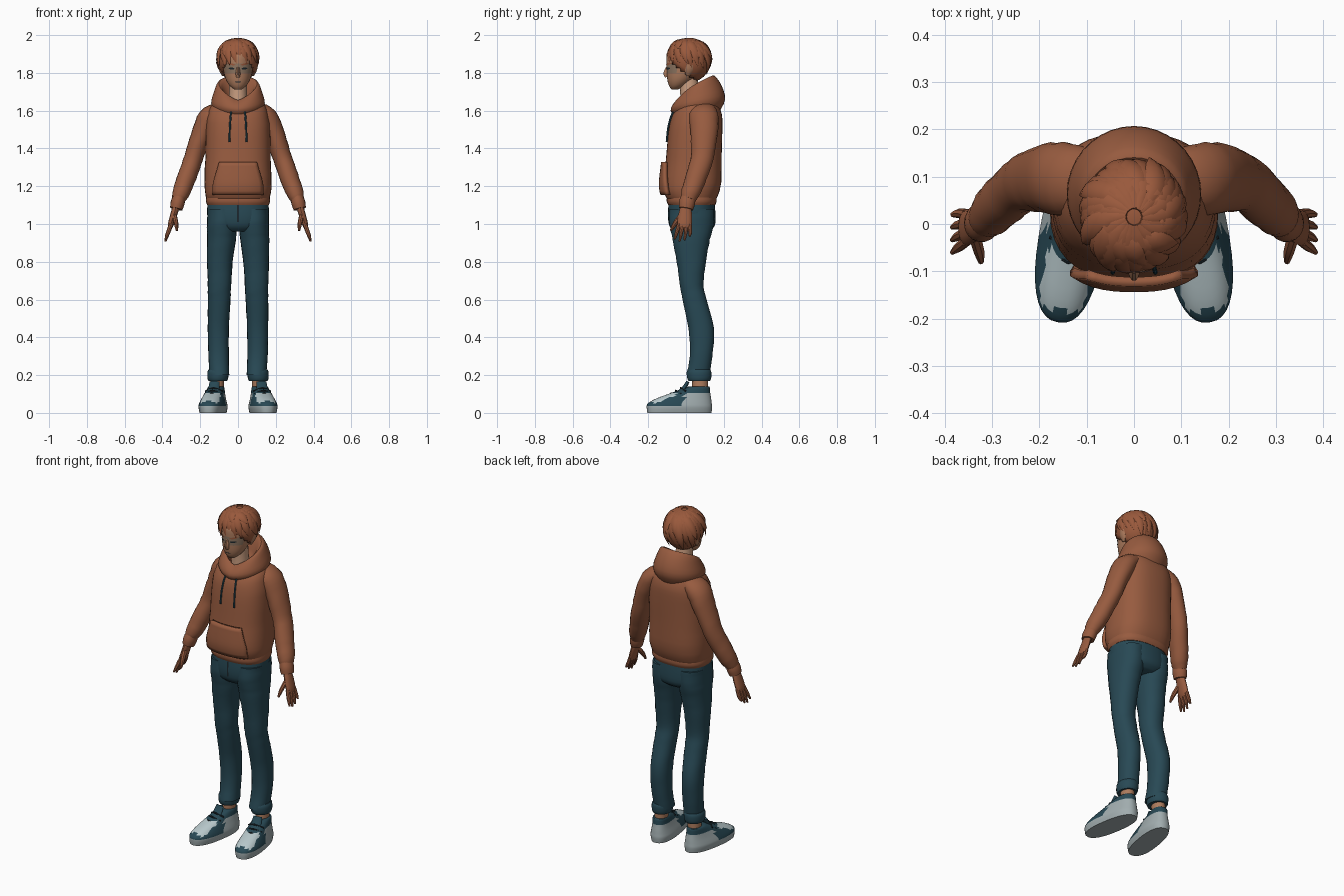
import bpy, bmesh, math, random
from mathutils import Vector

random.seed(4)
cube = bpy.data.objects.get("Cube")
if cube:
    bpy.data.objects.remove(cube)


def material(name, r, g, b):
    m = bpy.data.materials.new(name)
    m.use_nodes = True
    m.diffuse_color = (r, g, b, 1)
    m.node_tree.nodes["Principled BSDF"].inputs["Base Color"].default_value = (r, g, b, 1)
    return m


BROWN = material("russet brown", .31, .105, .05)
HAIR = material("hair brown", .32, .1, .045)
SKIN = material("tan skin", .42, .2, .11)
PALE = material("pale skin", .62, .36, .23)
SHADE = material("grey tan", .27, .18, .12)
DENIM = material("dark teal denim", .021, .066, .09)
GREY = material("shoe grey", .36, .42, .43)
WHITE = material("pale blue grey", .48, .58, .6)
DARK = material("near black", .012, .02, .025)


def finish(name, bm, mats, paint=None):
    bmesh.ops.recalc_face_normals(bm, faces=bm.faces)
    for f in bm.faces:
        if paint:
            f.material_index = paint(f.calc_center_median(), f.normal)
    mesh = bpy.data.meshes.new(name)
    bm.to_mesh(mesh)
    bm.free()
    for m in mats:
        mesh.materials.append(m)
    ob = bpy.data.objects.new(name, mesh)
    bpy.context.collection.objects.link(ob)
    return ob


def skin(name, loops, mats, paint=None, closed=True):
    """Join rows of points with quads; closed rows become capped rings."""
    bm = bmesh.new()
    rows = [[bm.verts.new(p) for p in loop] for loop in loops]
    n = len(rows[0])
    for lo, hi in zip(rows, rows[1:]):
        for i in range(n if closed else n - 1):
            j = (i + 1) % n
            bm.faces.new((lo[i], lo[j], hi[j], hi[i]))
    if closed:
        bm.faces.new(rows[0])
        bm.faces.new(rows[-1])
    return finish(name, bm, mats, paint)


def smooth(pts, sub=3):
    """Catmull-Rom refinement of ring specs."""
    out = []
    for i in range(len(pts) - 1):
        quad = zip(pts[max(i - 1, 0)], pts[i], pts[i + 1], pts[min(i + 2, len(pts) - 1)])
        quad = list(quad)
        for k in range(sub):
            t = k / sub
            out.append([b + t / 2 * (c - a + t * (2*a - 5*b + 4*c - d + t * (3*b - a - 3*c + d)))
                        for a, b, c, d in quad])
    return out + [list(pts[-1])]


def power(v, e):
    return math.copysign(abs(v) ** (2 / e), v)


def tube(name, pts, mat, n=16, sub=3, e=2, flat=False, ref=(0, 1, 0), fold=0, paint=None):
    """Loft ellipses given as x, y, z, width radius, depth radius."""
    pts = smooth(pts, sub)
    loops = []
    for i, (x, y, z, a, b) in enumerate(pts):
        t = Vector(pts[min(i + 1, len(pts) - 1)][:3]) - Vector(pts[max(i - 1, 0)][:3])
        t = Vector((0, 0, 1)) if flat else t.normalized()
        v = Vector(ref)
        v = (v - t * v.dot(t)).normalized()
        u = v.cross(t)
        loop = []
        for k in range(n):
            w = math.tau * k / n
            r = 1 + fold * math.sin(i * 2 + 2 * math.sin(w + i))
            loop.append(Vector((x, y, z)) + r * (u * a * power(math.cos(w), e) + v * b * power(math.sin(w), e)))
        loops.append(loop)
    return skin(name, loops, mat if isinstance(mat, list) else [mat], paint)


def front(pts, x, z, e):
    """Depth of the front surface of an upright loft."""
    rings = smooth(pts)
    lo, hi = next(((p, q) for p, q in zip(rings, rings[1:]) if p[2] <= z <= q[2]), rings[-2:])
    t = (z - lo[2]) / (hi[2] - lo[2])
    _, cy, _, a, b = [p + (q - p) * t for p, q in zip(lo, hi)]
    return cy - b * max(0, 1 - abs(x / a) ** e) ** (1 / e)


def mirror(pts, s):
    return [(p[0] * s, *p[1:]) for p in pts]


# Hoodie body, hem band and pouch pocket
torso = [(0, .03, 1.13, .165, .128), (0, .03, 1.16, .173, .143), (0, .033, 1.22, .178, .153),
         (0, .042, 1.35, .173, .147), (0, .05, 1.5, .17, .142), (0, .06, 1.58, .16, .13),
         (0, .07, 1.63, .14, .1), (0, .075, 1.66, .1, .07)]
tube("hoodie_body", torso, BROWN, 36, e=2.5, flat=True, fold=.006)
tube("hoodie_hem", [(0, .03, 1.1, .162, .124), (0, .03, 1.12, .17, .132), (0, .03, 1.15, .167, .13)],
     BROWN, 36, e=2.5, flat=True)
rows = []
for i in range(9):
    z = 1.155 + .0215 * i
    half = .13 - .034 * max(0, (z - 1.21) / .12)
    rows.append([(half * k / 6, front(torso, half * k / 6, z, 2.5) - .014, z) for k in range(-6, 7)])
pocket = skin("pouch_pocket", rows, [BROWN], closed=False)
mod = pocket.modifiers.new("thickness", 'SOLIDIFY')
mod.thickness = .02
mod.offset = 0

# Hood lying around the neck: centre y, radii, front height, back height
hood = [(.06, .12, .12, 1.57, 1.6), (.063, .142, .144, 1.6, 1.66), (.06, .128, .13, 1.63, 1.73),
        (.055, .108, .095, 1.655, 1.785), (.045, .085, .078, 1.645, 1.765), (.04, .055, .05, 1.6, 1.68)]
loops = []
for cy, rx, ry, zf, zb in smooth(hood):
    ring = [math.tau * k / 36 for k in range(36)]
    loops.append([(rx * math.cos(a), cy + ry * math.sin(a),
                   zf + (zb - zf) * ((1 + math.sin(a)) / 2 + 1e-9) ** .6) for a in ring])
skin("hood", loops, [BROWN])

# Neck and head
tube("neck", [(0, .025, 1.58, .055, .055), (0, .02, 1.68, .047, .05), (0, .01, 1.8, .047, .05)], PALE, flat=True)
head = [(0, -.06, 1.712, .018, .016), (0, -.047, 1.73, .042, .042), (0, -.03, 1.76, .062, .068),
        (0, -.01, 1.8, .075, .092), (0, 0, 1.85, .081, .104), (0, .005, 1.9, .083, .106), (0, .01, 1.95, .06, .08)]
tube("head", head, [SKIN, SHADE], 28, flat=True,
     paint=lambda c, n: int(1.805 < c.z < 1.85 and c.y < -.05))
tube("nose", [(0, -.092, 1.835, .008, .01), (0, -.102, 1.8, .012, .018), (0, -.1, 1.778, .011, .012)], SKIN, 10)


def face_strip(name, mat, x0, x1, z0, z1, height):
    """Thin curved plate hugging the face."""
    grid = []
    for side in (-1, 0, 1):
        row = []
        for k in range(7):
            x, z = x0 + (x1 - x0) * k / 6, z0 + (z1 - z0) * k / 6
            z += side * height * math.sin(math.pi * (k + .5) / 7)
            row.append((x, front(head, x, z, 2) - .003, z))
        grid.append(row)
    skin(name, grid, [mat], closed=False)


face_strip("mouth", DARK, -.02, .02, 1.752, 1.752, .0025)
for s, side in ((1, "left"), (-1, "right")):
    face_strip(side + "_eye", DARK, .018 * s, .05 * s, 1.822, 1.824, .006)
    face_strip(side + "_brow", HAIR, .014 * s, .058 * s, 1.842, 1.85, .005)
    tube(side + "_ear", mirror([(.078, .01, 1.785, .006, .01), (.09, .015, 1.815, .01, .022),
                                (.098, .02, 1.845, .008, .02)], s), SKIN, 10)

# Hair cap and swept locks
centre, radii = Vector((0, .015, 1.865)), Vector((.106, .114, .116))
bm = bmesh.new()
bmesh.ops.create_uvsphere(bm, u_segments=28, v_segments=18, radius=1)
for v in bm.verts:
    v.co = centre + v.co * radii
low = [f for f in bm.faces if f.calc_center_median().z < 1.8 - .8 * f.calc_center_median().y]
bmesh.ops.delete(bm, geom=low, context='FACES')
cap = finish("hair_cap", bm, [HAIR])
mod = cap.modifiers.new("thickness", 'SOLIDIFY')
mod.thickness = .03


def lock(name, az, start, end, width, flare):
    pts = []
    for k in range(5):
        t = k / 4
        th, a = start + (end - start) * t, az + .5 * t
        d = Vector((math.sin(th) * math.cos(a), math.sin(th) * math.sin(a), math.cos(th)))
        grow = 1.01 + flare * t ** 2
        p = centre + d * radii * grow
        w = width * (.35, .9, 1, .7, .04)[k]
        pts.append((*p, w, w * .4))
        if k == 2:
            mid = d
    tube(name, pts, HAIR, 8, 2, ref=mid)


for layer, count in enumerate((20, 14)):
    for i in range(count):
        az = math.tau * (i + random.uniform(-.25, .25)) / count
        reach = 1.95 + .3 * math.sin(az) - .55 * layer + random.uniform(-.12, .12)
        lock(f"hair_lock_{layer}_{i}", az, .15 + .2 * layer, reach, .026, random.uniform(-.03, .12) + .05 * layer)

# Arms, hands, drawstrings, legs and shoes, mirrored


def shoe_paint(c, n):
    if c.z < .035 or (c.y > .02 and c.z < .11):
        return 0
    if n.z > .6 and abs(c.x) < .048 and -.15 < c.y < -.03:
        return 2
    return 1


for s, side in ((1, "left"), (-1, "right")):
    tube(side + "_sleeve", mirror([
        (.1, .09, 1.6, .045, .07), (.152, .095, 1.56, .06, .078), (.198, .095, 1.46, .054, .07),
        (.235, .085, 1.35, .05, .06), (.27, .055, 1.25, .05, .056), (.3, .025, 1.17, .046, .05),
        (.315, .01, 1.13, .036, .04)], s), BROWN, 20, 4, fold=.025)
    tube(side + "_cuff", mirror([(.312, .012, 1.14, .034, .04), (.32, .005, 1.11, .037, .043),
                                 (.327, 0, 1.08, .033, .038)], s), BROWN, 18)
    tube(side + "_palm", mirror([(.325, 0, 1.1, .02, .026), (.34, -.004, 1.05, .018, .036),
                                 (.355, -.008, 1, .016, .038), (.36, -.008, .98, .011, .032)], s), BROWN, 12)
    for i, (name, tip) in enumerate((("index", .92), ("middle", .908), ("ring", .915), ("little", .935))):
        y = -.036 + .019 * i
        tube(f"{side}_{name}_finger", mirror([
            (.354, y, 1, .011, .011), (.37, y * 1.25 - .004, .955, .011, .01),
            (.384, y * 1.4 - .01, tip, .005, .005)], s), BROWN, 8)
    tube(side + "_thumb", mirror([(.338, -.02, 1.05, .013, .015), (.328, -.056, 1.005, .012, .013),
                                  (.323, -.08, .965, .006, .006)], s), BROWN, 8)
    cord = [(x, front(torso, x, z, 2.5) - .006, z, .005, .005)
            for x, z in ((.03, 1.62), (.038, 1.58), (.043, 1.51), (.045, 1.435))]
    tube(side + "_drawstring", mirror(cord, s), DENIM, 8)
    tube(side + "_trouser_leg", mirror([
        (.098, .062, .2, .052, .062), (.103, .08, .3, .054, .06), (.104, .08, .45, .056, .068),
        (.1, .045, .6, .06, .064), (.098, .03, .68, .062, .063), (.096, .028, .8, .068, .078),
        (.088, .028, .92, .077, .1), (.084, .03, 1, .08, .118), (.082, .03, 1.08, .08, .118)], s),
         DENIM, 22, 4, e=2.2, flat=True, fold=.015)
    tube(side + "_turn_up", mirror([(.107, .07, .17, .05, .058), (.107, .07, .185, .055, .064),
                                    (.106, .07, .215, .056, .065), (.105, .071, .23, .05, .058)], s),
         DENIM, 22, flat=True)
    tube(side + "_ankle", mirror([(.112, .075, .1, .036, .042), (.108, .075, .2, .036, .042)], s), SKIN, flat=True)
    parts = [tube(side + "_shoe", [
        (0, 0, 0, .064, .172), (0, 0, .03, .07, .175), (0, .002, .05, .067, .171), (0, .022, .075, .059, .148),
        (0, .06, .105, .05, .105), (0, .1, .135, .042, .062), (0, .105, .14, .034, .05)],
        [GREY, DENIM, WHITE], 36, e=2.4, flat=True, paint=shoe_paint)]
    parts.append(tube(side + "_shoe_tongue", [(0, -.03, .09, .03, .012), (0, .02, .125, .03, .012),
                                              (0, .045, .165, .026, .008)], DENIM, 12))
    for i in range(3):
        y, z = -.045 + .026 * i, .1 + .014 * i
        parts.append(tube(f"{side}_lace_{i}", [(-.045, y + .02, z - .014, .005, .005), (0, y, z + .004, .005, .005),
                                               (.045, y + .02, z - .014, .005, .005)], DARK, 8, ref=(0, 0, 1)))
    for ob in parts:
        ob.location = (.132 * s, -.035, 0)
        ob.rotation_euler.z = .16 * s

# Seat of the trousers and fly
seat = [(0, .03, .96, .1, .09), (0, .032, .99, .145, .12), (0, .03, 1.05, .163, .126), (0, .03, 1.13, .16, .12)]
tube("trouser_seat", seat, DENIM, 32, e=2.3, flat=True)
skin("fly_seam", [[(x, front(seat, x, z, 2.3) - .003, z) for x in (-.004, .004)] for z in (1.01, 1.05, 1.1)],
     [DARK], closed=False)

# Smooth shading with crisp edges
bpy.ops.object.select_all(action='DESELECT')
for ob in bpy.context.collection.objects:
    if ob.type == 'MESH':
        ob.select_set(True)
        bpy.context.view_layer.objects.active = ob
bpy.ops.object.shade_smooth_by_angle(angle=math.radians(40))
